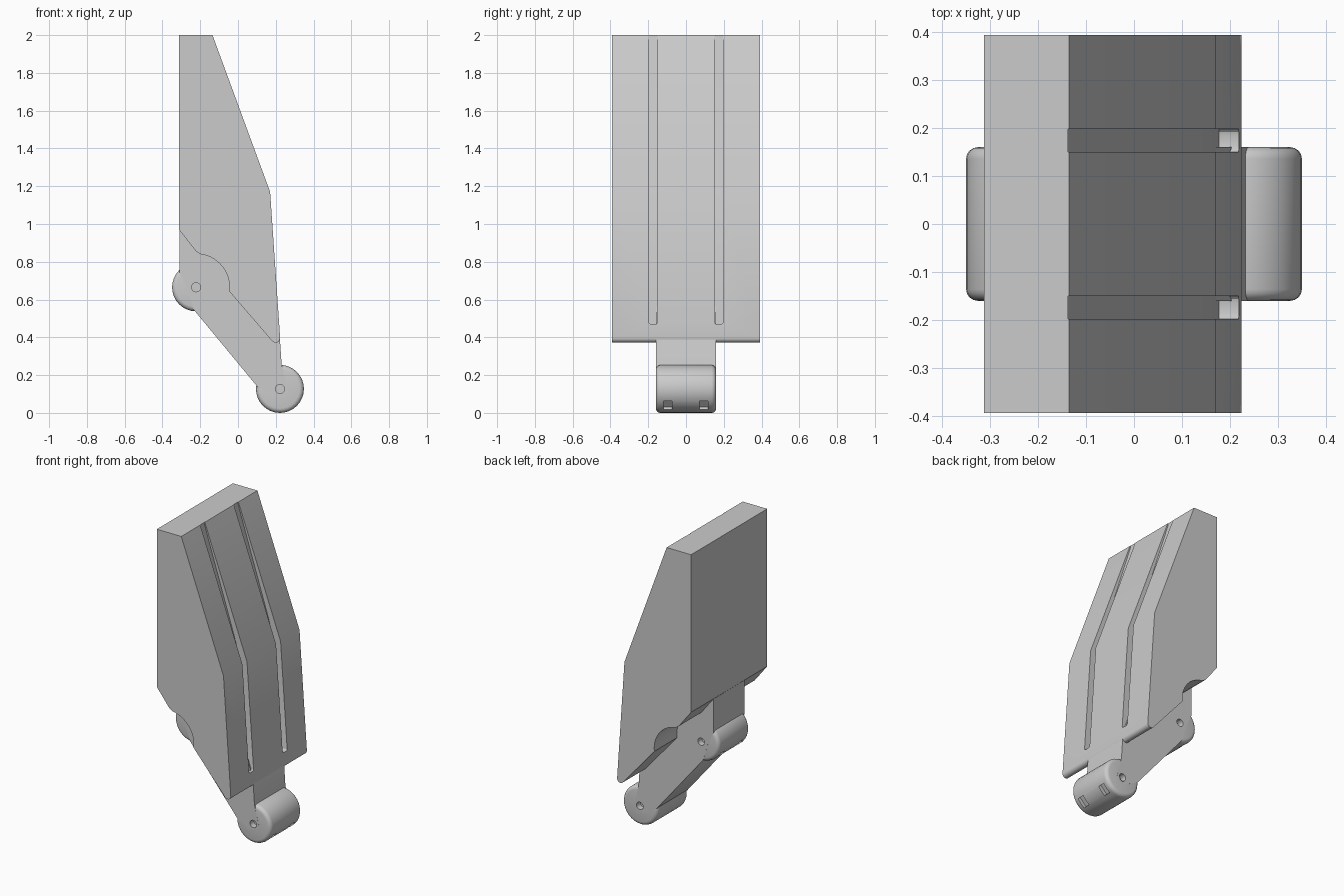
import bpy, bmesh
from math import sin, cos, pi, radians
from mathutils import Matrix

if "Cube" in bpy.data.objects:
    bpy.data.objects.remove(bpy.data.objects["Cube"])

HINGES = [(-0.222, 0.665), (0.222, 0.127)]
R = 0.127


def make(name, bm):
    bmesh.ops.recalc_face_normals(bm, faces=bm.faces)
    me = bpy.data.meshes.new(name)
    bm.to_mesh(me)
    bm.free()
    ob = bpy.data.objects.new(name, me)
    bpy.context.collection.objects.link(ob)
    return ob


def prism(name, pts, y0, y1, round_z=None):
    """Extrude an xz profile along y; optionally round the corners at one height."""
    bm = bmesh.new()
    f = bm.faces.new([bm.verts.new((x, y0, z)) for x, z in pts])
    g = bmesh.ops.extrude_face_region(bm, geom=[f])
    for v in g["geom"]:
        if isinstance(v, bmesh.types.BMVert):
            v.co.y = y1
    if round_z is not None:
        es = [e for e in bm.edges if all(abs(v.co.z - round_z) < 1e-4 for v in e.verts)
              and abs(e.verts[0].co.x - e.verts[1].co.x) > 0.01]
        bmesh.ops.bevel(bm, geom=es, offset=0.012, segments=3, profile=0.5, affect='EDGES')
    return make(name, bm)


def cylinder(name, x, y, z, r, depth, seg, fillet=0):
    bm = bmesh.new()
    m = Matrix.Translation((x, y, z)) @ Matrix.Rotation(pi / 2, 4, 'X')
    bmesh.ops.create_cone(bm, cap_ends=True, segments=seg, radius1=r, radius2=r,
                          depth=depth, matrix=m)
    if fillet:
        rims = [e for e in bm.edges if abs(e.verts[0].co.y - e.verts[1].co.y) < 1e-4]
        bmesh.ops.bevel(bm, geom=rims, offset=fillet, segments=4, profile=0.5, affect='EDGES')
    return make(name, bm)


def box(name, matrix, size):
    bm = bmesh.new()
    bmesh.ops.create_cube(bm, size=1, matrix=matrix @ Matrix.Diagonal((*size, 1)))
    return make(name, bm)


def cut(ob, cutters):
    bpy.context.view_layer.objects.active = ob
    for c in cutters:
        c.hide_render = True
        m = ob.modifiers.new("cut", 'BOOLEAN')
        m.operation, m.solver, m.object = 'DIFFERENCE', 'EXACT', c
        bpy.ops.object.modifier_apply(modifier=m.name)


def arc(cx, cz, r, a0, a1, n):
    return [(cx + r * cos(radians(a0 + (a1 - a0) * i / n)),
             cz + r * sin(radians(a0 + (a1 - a0) * i / n))) for i in range(n + 1)]


# Wide tapered body with a relief arc around the upper hinge and a rounded lower lip
profile = [(-0.312, 2.0), (-0.135, 2.0), (0.17, 1.17)]
profile += arc(0.199, 0.396, 0.024, 4, -140, 8)
profile += arc(-0.222, 0.665, 0.177, -7, 83, 14)
profile += [(-0.222, 0.855), (-0.312, 0.97)]
body = prism("body", profile, -0.393, 0.393)

# Two long grooves down the sloping face
groove = [(-0.137, 2.05), (-0.137, 1.985), (0.127, 1.16), (0.177, 0.47), (0.4, 0.47), (0.4, 2.05)]
grooves = [prism("groove_cutter", groove, s * 0.15, s * 0.197, 0.47) for s in (-1, 1)]
cut(body, grooves)

# Narrow central link between the hinges
link = prism("link", [(-0.31, 1.05), (-0.31, 0.745), (-0.27, 0.66), (-0.235, 0.547),
                      (0.104, 0.137), (0.2, 0.085), (0.265, 0.12), (0.231, 0.255),
                      (0.22, 0.42), (0.0, 1.05)], -0.16, 0.16)

# Hinge barrels with rounded rims
barrels = [cylinder(n, x, 0, z, R, 0.319, 32, 0.024)
           for n, (x, z) in zip(("upper_hinge", "lower_hinge"), HINGES)]

# Blind pin holes on both ends of each barrel
holes = [[cylinder("pin_hole_cutter", x, s * 0.16, z, 0.024, 0.08, 24) for s in (-1, 1)]
         for x, z in HINGES]
cut(link, holes[0] + holes[1])

# Pairs of small rectangular slots on the outer lower side of each barrel
slots = []
for (x, z), a in zip(HINGES, (225, -45)):
    t = radians(a)
    pair = [box("slot_cutter", Matrix.Translation((x + R * cos(t), y, z + R * sin(t)))
                @ Matrix.Rotation(-t, 4, 'Y'), (0.05, 0.046, 0.065)) for y in (-0.096, 0.094)]
    slots.append(pair)
for b, h, s in zip(barrels, holes, slots):
    cut(b, h + s)

# Remove helpers and smooth the rounded surfaces
for c in grooves + sum(holes, []) + sum(slots, []):
    bpy.data.objects.remove(c)
for ob in [body, link] + barrels:
    bpy.ops.object.select_all(action='DESELECT')
    ob.select_set(True)
    bpy.context.view_layer.objects.active = ob
    bpy.ops.object.shade_smooth_by_angle(angle=radians(25))
